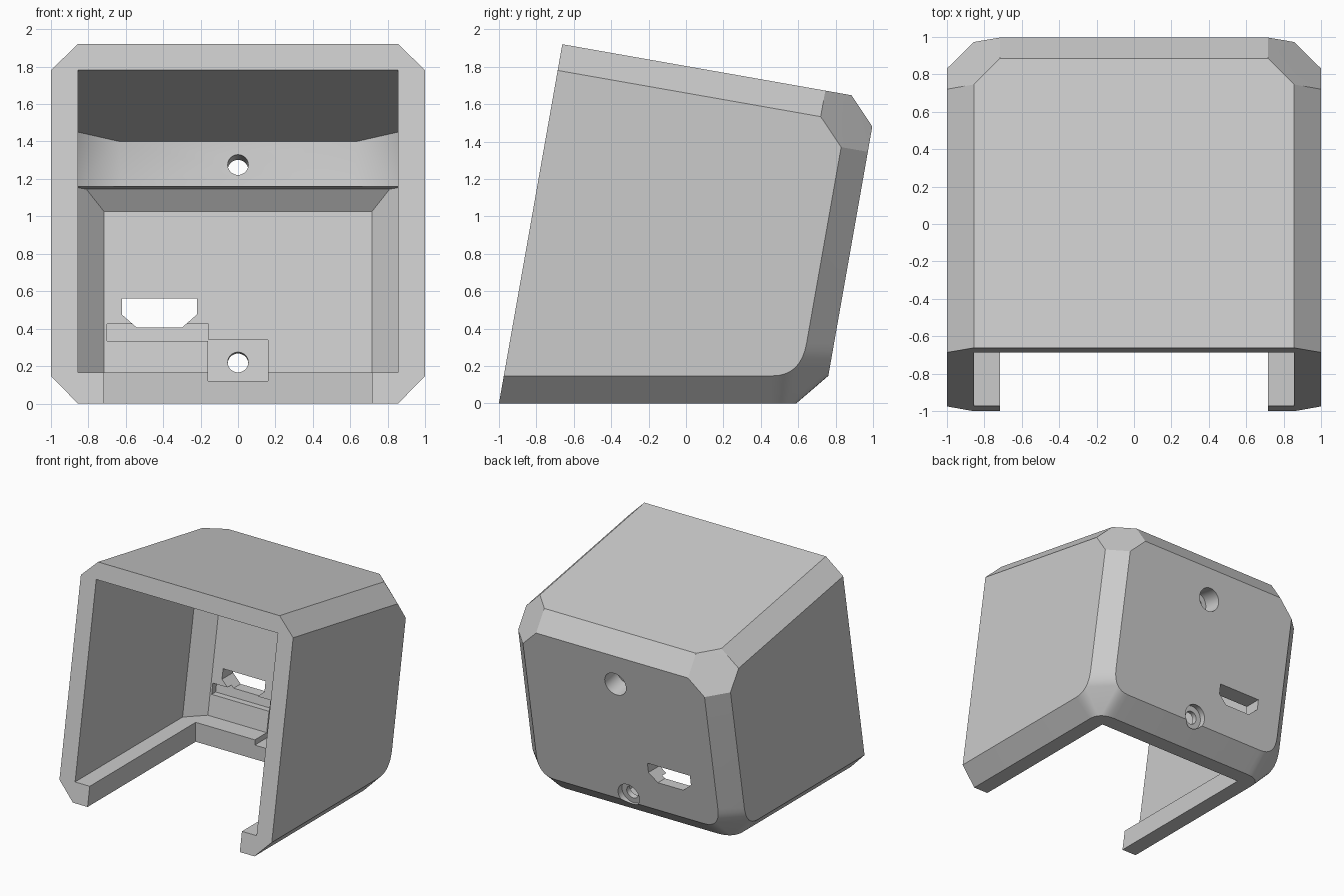
import bpy
import bmesh
import math
from mathutils import Vector, Matrix

old = bpy.data.objects.get("Cube")
if old:
    bpy.data.objects.remove(old, do_unlink=True)

TILT = math.tan(math.radians(10))


def back(z):
    return 0.735 + TILT * z


def inner_back(z):
    return 0.586 + TILT * z


def front(z):
    return -1 + TILT * z


def top(y):
    return 1.92 - TILT * (y + 0.661)


def make_object(name, bm):
    mesh = bpy.data.meshes.new(name)
    bm.to_mesh(mesh)
    bm.free()
    obj = bpy.data.objects.new(name, mesh)
    bpy.context.scene.collection.objects.link(obj)
    return obj


def hull(name, points, mirror=False):
    """Convex solid round the points, optionally mirrored in x."""
    points = [Vector(p) for p in points]
    if mirror:
        points += [Vector((-p.x, p.y, p.z)) for p in points]
    bm = bmesh.new()
    for p in points:
        bm.verts.new(p)
    bmesh.ops.convex_hull(bm, input=bm.verts[:])
    bmesh.ops.delete(bm, geom=[v for v in bm.verts if not v.link_faces], context="VERTS")
    bmesh.ops.dissolve_limit(bm, angle_limit=math.radians(1), verts=bm.verts[:], edges=bm.edges[:])
    bmesh.ops.recalc_face_normals(bm, faces=bm.faces[:])
    return make_object(name, bm)


def leaning_prism(name, outline, start, end):
    """Front-on x, z outline pushed through the leaning back wall."""
    return hull(name, [(x, d + TILT * z, z) for x, z in outline for d in (start, end)])


def rectangle(x0, x1, z0, z1):
    return [(x0, z0), (x1, z0), (x1, z1), (x0, z1)]


def bore(name, y, z, radius, start, end):
    """Cylinder square to the back wall, between two distances from a point."""
    axis = Vector((0, 1, -TILT)).normalized()
    centre = Vector((0, y, z)) + axis * (start + end) / 2
    bm = bmesh.new()
    matrix = Matrix.Translation(centre) @ axis.to_track_quat("Z", "Y").to_matrix().to_4x4()
    bmesh.ops.create_cone(bm, cap_ends=True, segments=32, radius1=radius, radius2=radius,
                          depth=end - start, matrix=matrix)
    return make_object(name, bm)


def arc(a, b, c, steps=8):
    a, b, c = Vector(a), Vector(b), Vector(c)
    return [a * (1 - t) ** 2 + b * 2 * t * (1 - t) + c * t * t
            for t in (i / steps for i in range(steps + 1))]


# Outer body: chamfered box with cut top corners and rounded lower back corners
EDGE = 0.855
outer = [(EDGE, front(1.92), 1.92), (1, front(1.78), 1.78),
         (1, front(0.147), 0.147), (EDGE, front(0), 0),
         (EDGE, 0.745, top(0.745)), (0.715, 0.885, top(0.885)),
         (0.715, back(1.48), 1.48), (EDGE, back(1.345), 1.345),
         (1, 0.72, 1.533), (1, back(1.37) - 0.147, 1.37)]
outer += arc((1, 0.46, 0.147), (1, 0.614, 0.147), (1, back(0.32) - 0.147, 0.32))
outer += arc((EDGE, back(0.32), 0.32), (EDGE, back(0.147), 0.147), (0.70, back(0.147), 0.147))
outer += arc((EDGE, 0.46, 0), (EDGE, 0.59, 0), (0.70, 0.59, 0))
shell = hull("shell", outer, mirror=True)

# Cavity in front of the thick upper back block
upper = [(EDGE, -1.2, 1.927), (EDGE, -1.2, 0.165), (EDGE, 0.3, 0.165),
         (EDGE, 0.474, 1.45), (0.635, 0.65, 1.40), (0.62, 0.608, 1.16), (EDGE, 0.5, 1.16)]

# Cavity under the block, with chamfered corners and a sloping underside
lower = [(EDGE, -1.2, 0.165), (EDGE, -1.2, 1.16), (EDGE, 0.608, 1.16),
         (EDGE, inner_back(1.153) - 0.14, 1.153), (EDGE, inner_back(0.165) - 0.14, 0.165),
         (0.715, inner_back(0.165), 0.165), (0.715, inner_back(1.025), 1.025),
         (0.81, 0.693, 1.145)]

cutters = [
    hull("upper_cavity", upper, mirror=True),
    hull("lower_cavity", lower, mirror=True),
    # Open floor between the two side ledges
    hull("floor_opening", [(0.717, y, z) for y in (-1.3, 0.455) for z in (-0.2, 0.4)], mirror=True),
    # Recesses and connector port in the back wall
    leaning_prism("screw_pocket", rectangle(-0.16, 0.16, 0.12, 0.34), 0.30, 0.636),
    leaning_prism("board_slot", rectangle(-0.70, -0.158, 0.335, 0.425), 0.45, 0.64),
    leaning_prism("port", [(-0.62, 0.56), (-0.22, 0.56), (-0.22, 0.475),
                           (-0.30, 0.405), (-0.54, 0.405), (-0.62, 0.475)], 0.45, 0.9),
    # Stepped screw holes
    bore("upper_hole", 0.63, 1.275, 0.055, -0.15, 0.5),
    bore("upper_counterbore", 0.63, 1.275, 0.10, 0.16, 0.5),
    bore("lower_hole", 0.65, 0.225, 0.055, -0.1, 0.4),
    bore("lower_counterbore", 0.65, 0.225, 0.10, 0.07, 0.4),
]

bpy.context.view_layer.objects.active = shell
for cutter in cutters:
    cutter.hide_render = True
    mod = shell.modifiers.new(cutter.name, "BOOLEAN")
    mod.operation = "DIFFERENCE"
    mod.solver = "EXACT"
    mod.object = cutter
    bpy.ops.object.modifier_apply(modifier=mod.name)
    bpy.data.objects.remove(cutter, do_unlink=True)

# Plain grey plastic
grey = bpy.data.materials.new("light_grey")
grey.use_nodes = True
colour = (0.6, 0.6, 0.6, 1)
grey.diffuse_color = colour
grey.node_tree.nodes["Principled BSDF"].inputs["Base Color"].default_value = colour
shell.data.materials.clear()
shell.data.materials.append(grey)

bpy.ops.object.select_all(action="DESELECT")
shell.select_set(True)
bpy.ops.object.shade_smooth_by_angle(angle=math.radians(30))
